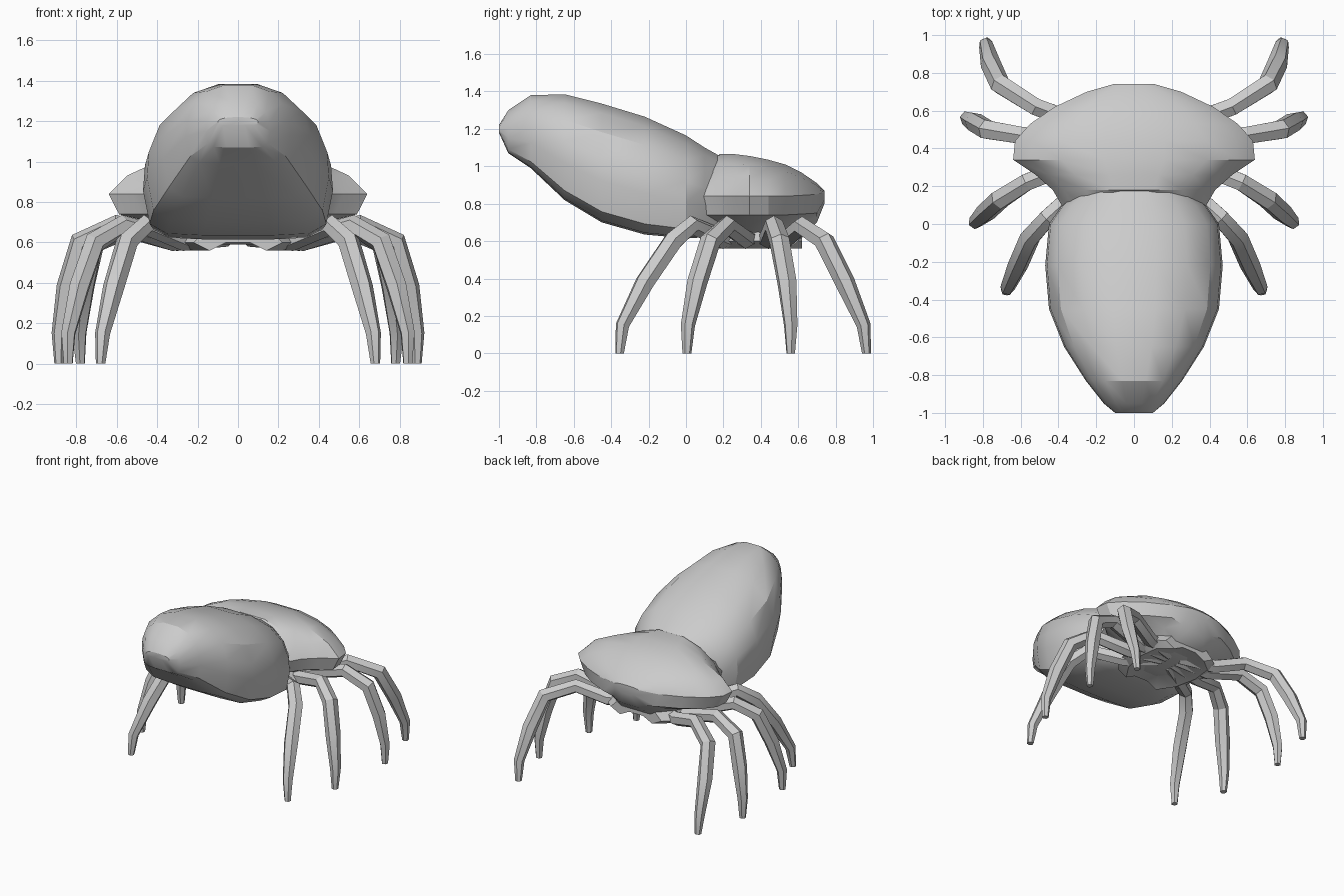
import bpy, bmesh, math
from mathutils import Vector

if "Cube" in bpy.data.objects:
    bpy.data.objects.remove(bpy.data.objects["Cube"])


def loft(name, ring_sets):
    """Skin one or more lists of closed rings into a single capped object."""
    bm = bmesh.new()
    for rings in ring_sets:
        vs = [[bm.verts.new(p) for p in r] for r in rings]
        n = len(vs[0])
        for a, b in zip(vs, vs[1:]):
            for i in range(n):
                j = (i + 1) % n
                bm.faces.new((a[i], a[j], b[j], b[i]))
        bm.faces.new(vs[0])
        bm.faces.new(vs[-1])
    bmesh.ops.recalc_face_normals(bm, faces=bm.faces)
    me = bpy.data.meshes.new(name)
    bm.to_mesh(me)
    bm.free()
    ob = bpy.data.objects.new(name, me)
    bpy.context.collection.objects.link(ob)
    bpy.ops.object.select_all(action='DESELECT')
    ob.select_set(True)
    bpy.context.view_layer.objects.active = ob
    bpy.ops.object.shade_smooth_by_angle(angle=math.radians(28))
    return ob


def both_sides(half, y):
    """Half outline (x, z) mirrored into a closed ring at depth y."""
    return [(x, y, z) for x, z in half] + [(-x, y, z) for x, z in reversed(half)]


# Abdomen: rounded top, boxy bottom; y, half width, bottom, top
shape = [(.35, 0), (.75, .015), (.93, .09), (1, .35), (.98, .55),
         (.86, .76), (.6, .92), (.25, 1)]
stations = [(-1, .10, 1.18, 1.22), (-.95, .16, 1.07, 1.30), (-.83, .255, .99, 1.38),
            (-.65, .37, .82, 1.385), (-.45, .45, .70, 1.335), (-.22, .47, .635, 1.265),
            (0, .45, .615, 1.165), (.1, .38, .62, 1.10), (.19, .28, .64, 1.05)]
loft("abdomen", [[both_sides([(w * fx, b + (t - b) * fz) for fx, fz in shape], y)
                  for y, w, b, t in stations]])

# Thorax shell with a flared rim; y, half width, top, rim height, underside
stations = [(.06, .36, .94, .84, .63), (.18, .43, 1.065, .84, .60), (.26, .52, 1.065, .84, .59),
            (.34, .64, 1.055, .84, .59), (.44, .63, 1.035, .84, .59), (.53, .55, 1.01, .84, .60),
            (.62, .42, .965, .845, .63), (.70, .25, .91, .85, .70), (.74, .11, .87, .86, .80)]
rings = []
for y, w, t, r, b in stations:
    under = max(b + .02, r - .10)
    rings.append(both_sides([(.3 * w, b), (.55 * w, b + (under - b) * .6), (.92 * w, under),
                             (w, r), (.86 * w, r + (t - r) * .42), (.6 * w, r + (t - r) * .78),
                             (.25 * w, t)], y))
loft("thorax", [rings])


# Legs: jointed six-sided tubes from under the thorax to the ground
radii = [.05, .052, .052, .056, .054, .038, .024]
paths = {
    "back": [(.05, .45, .63), (.30, .54, .61), (.52, .62, .68), (.71, .74, .60),
             (.76, .85, .38), (.785, .95, .15), (.78, .965, 0)],
    "middle_back": [(.05, .41, .63), (.32, .44, .61), (.60, .47, .685), (.78, .50, .60),
                    (.845, .54, .38), (.885, .56, .15), (.885, .56, 0)],
    "middle_front": [(.05, .36, .63), (.32, .32, .61), (.57, .22, .685), (.71, .13, .60),
                     (.785, .06, .38), (.84, .01, .15), (.84, .005, 0)],
    "front": [(.05, .32, .63), (.27, .20, .61), (.46, .03, .685), (.55, -.07, .60),
              (.615, -.22, .38), (.67, -.34, .15), (.68, -.355, 0)],
}


def tube(path):
    pts = [Vector(p) for p in path]
    side = (pts[-1] - pts[0]).cross(Vector((0, 0, 1))).normalized()
    rings = []
    for i, (p, r) in enumerate(zip(pts, radii)):
        a, b = pts[max(i - 1, 0)], pts[min(i + 1, len(pts) - 1)]
        tan = (p - a).normalized() + (b - p).normalized()
        if i == len(pts) - 1:
            tan = Vector((0, 0, -1))
        s = (side - side.project(tan)).normalized()
        u = tan.cross(s).normalized()
        rings.append([p + s * r * math.cos(k) + u * r * math.sin(k)
                      for k in (math.tau * (j + .5) / 6 for j in range(6))])
    return rings


for name, path in paths.items():
    for label, sx in (("left", 1), ("right", -1)):
        loft(f"{name}_leg_{label}", [tube([(sx * x, y, z) for x, y, z in path])])

# Breastplate joining the leg roots
rings = [both_sides([(.06, .60), (w, .56), (w + .08, .60), (w, .68), (.06, .70)], y)
         for y, w in ((.08, .14), (.2, .22), (.38, .26), (.54, .24), (.62, .14))]
loft("breastplate", [rings])
